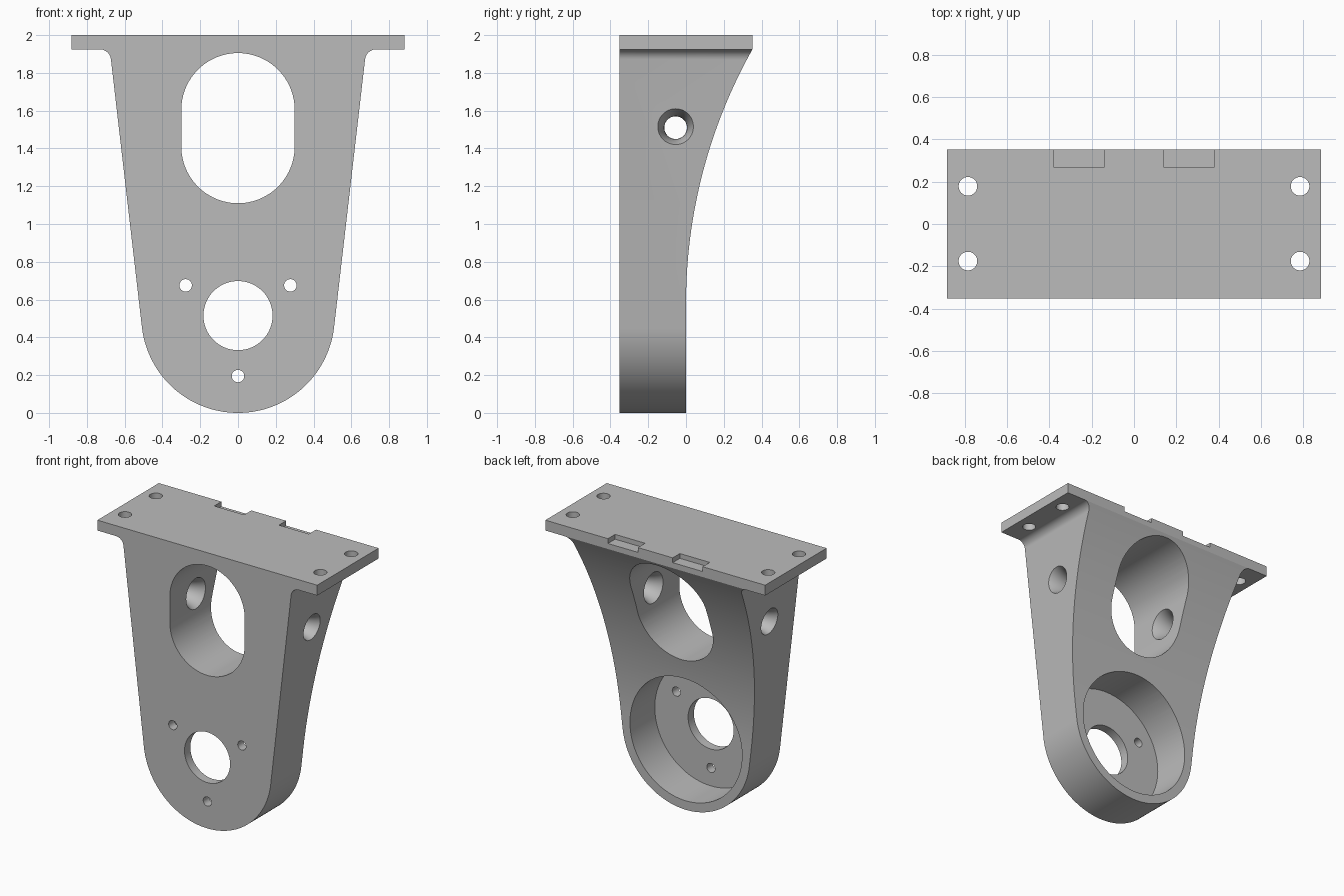
import bpy, bmesh
from math import sin, cos, pi, radians, sqrt
from mathutils import Vector

if "Cube" in bpy.data.objects:
    bpy.data.objects.remove(bpy.data.objects["Cube"], do_unlink=True)

D = 0.352            # half depth
TOP, UNDER = 2.0, 1.925
HUB_Z, HUB_R = 0.512, 0.512
TILT = radians(6.6)  # lean of the side walls

grey = bpy.data.materials.new("light grey")
grey.use_nodes = True
grey.diffuse_color = (0.5, 0.5, 0.5, 1)
grey.node_tree.nodes["Principled BSDF"].inputs["Base Color"].default_value = (0.5, 0.5, 0.5, 1)


def arc(cx, cy, r, a0, a1, n):
    return [(cx + r * cos(a0 + (a1 - a0) * i / n), cy + r * sin(a0 + (a1 - a0) * i / n))
            for i in range(n + 1)]


def circle(cx, cy, r, n=64):
    return arc(cx, cy, r, 0, 2 * pi, n)[:-1]


def prism(name, pts, axis, lo, hi):
    """Extrude a closed outline along x, y or z."""
    place = {"x": lambda u, v: (lo, u, v), "y": lambda u, v: (u, lo, v),
             "z": lambda u, v: (u, v, lo)}[axis]
    bm = bmesh.new()
    face = bm.faces.new([bm.verts.new(place(*p)) for p in pts])
    ext = bmesh.ops.extrude_face_region(bm, geom=[face])
    shift = Vector([hi - lo if a == axis else 0 for a in "xyz"])
    bmesh.ops.translate(bm, vec=shift,
                        verts=[g for g in ext["geom"] if isinstance(g, bmesh.types.BMVert)])
    return finish(name, bm)


def finish(name, bm):
    bmesh.ops.recalc_face_normals(bm, faces=bm.faces)
    mesh = bpy.data.meshes.new(name)
    bm.to_mesh(mesh)
    bm.free()
    mesh.materials.append(grey)
    obj = bpy.data.objects.new(name, mesh)
    bpy.context.collection.objects.link(obj)
    return obj


def flared_cutter(side, y=-0.055, z=1.51, r=0.06, mid=0.48, bend=0.35, n=48, rings=24):
    """Hourglass plug along x for the side holes."""
    bm = bmesh.new()
    loops = []
    for i in range(rings + 1):
        x = 0.22 + 0.52 * i / rings
        rad = r + bend - sqrt(bend ** 2 - (x - mid) ** 2)
        loops.append([bm.verts.new((side * x, u, v)) for u, v in circle(y, z, rad, n)])
    for a, b in zip(loops, loops[1:]):
        for k in range(n):
            bm.faces.new((a[k], a[(k + 1) % n], b[(k + 1) % n], b[k]))
    bm.faces.new(loops[0])
    bm.faces.new(loops[-1])
    return finish("side_hole_cutter", bm)


# Front outline: round hub, leaning sides, fillets and top flange
fil_r = 0.06
fil_z = UNDER - fil_r
tan_x, tan_z = HUB_R * cos(TILT), HUB_Z - HUB_R * sin(TILT)
fil_x = tan_x + (fil_z - tan_z) * sin(TILT) / cos(TILT) + fil_r / cos(TILT)
right = arc(0, HUB_Z, HUB_R, -pi / 2, -TILT, 48)
right += arc(fil_x, fil_z, fil_r, pi - TILT, pi / 2, 12)
right += [(0.882, UNDER), (0.882, TOP)]
outline = right + [(-x, z) for x, z in reversed(right[1:])]
bracket = prism("mounting_bracket", outline, "y", -D, D)

# Side outline: flat lower back sweeping out to the flange
sweep_z = 0.58
rise = UNDER - sweep_z
sweep_r = (rise ** 2 + D ** 2) / (2 * D)
steps = [sweep_z + rise * i / 48 for i in range(49)]
side = [(-1, -1), (0, -1)]
side += [(sweep_r - sqrt(sweep_r ** 2 - (z - sweep_z) ** 2), z) for z in steps]
side += [(D + 0.1, UNDER), (D + 0.1, 3), (-1, 3)]
jobs = [(prism("side_shape", side, "x", -2, 2), "INTERSECT")]

# Large slot, hub bore, hub pocket and screw holes
slot = arc(0, 1.605, 0.3, 0, pi, 48) + arc(0, 1.41, 0.3, pi, 2 * pi, 48)
cutters = [prism("slot_cutter", slot, "y", -1, 1),
           prism("pocket_cutter", circle(0, HUB_Z + 0.003, 0.45, 96), "y", -0.285, 1),
           prism("bore_cutter", circle(0, HUB_Z + 0.003, 0.183), "y", -1, 1)]
for k in range(3):
    a = radians(30 + 120 * k)
    cutters.append(prism("screw_cutter", circle(0.32 * cos(a), HUB_Z + 0.003 + 0.32 * sin(a), 0.033, 32),
                         "y", -1, 0.1))

# Flange holes, rear notches and flared side holes
for s in (-1, 1):
    for y in (-0.175, 0.178):
        cutters.append(prism("flange_cutter", circle(s * 0.784, y, 0.044, 32), "z", 1.9, 2.1))
    notch = [(s * 0.14, 0.27), (s * 0.38, 0.27), (s * 0.38, 0.5), (s * 0.14, 0.5)]
    cutters.append(prism("notch_cutter", notch, "z", TOP - 0.035, 2.1))
    cutters.append(flared_cutter(s))
jobs += [(c, "DIFFERENCE") for c in cutters]

for tool, operation in jobs:
    mod = bracket.modifiers.new(tool.name, "BOOLEAN")
    mod.operation, mod.object, mod.solver = operation, tool, "EXACT"
    tool.hide_render = True

# Bake the cuts and drop the cutters
graph = bpy.context.evaluated_depsgraph_get()
baked = bpy.data.meshes.new_from_object(bracket.evaluated_get(graph))
bracket.modifiers.clear()
bracket.data = baked
for tool, _ in jobs:
    bpy.data.objects.remove(tool, do_unlink=True)

bpy.ops.object.select_all(action="DESELECT")
bracket.select_set(True)
bpy.context.view_layer.objects.active = bracket
bpy.ops.object.shade_smooth_by_angle(angle=radians(25))
